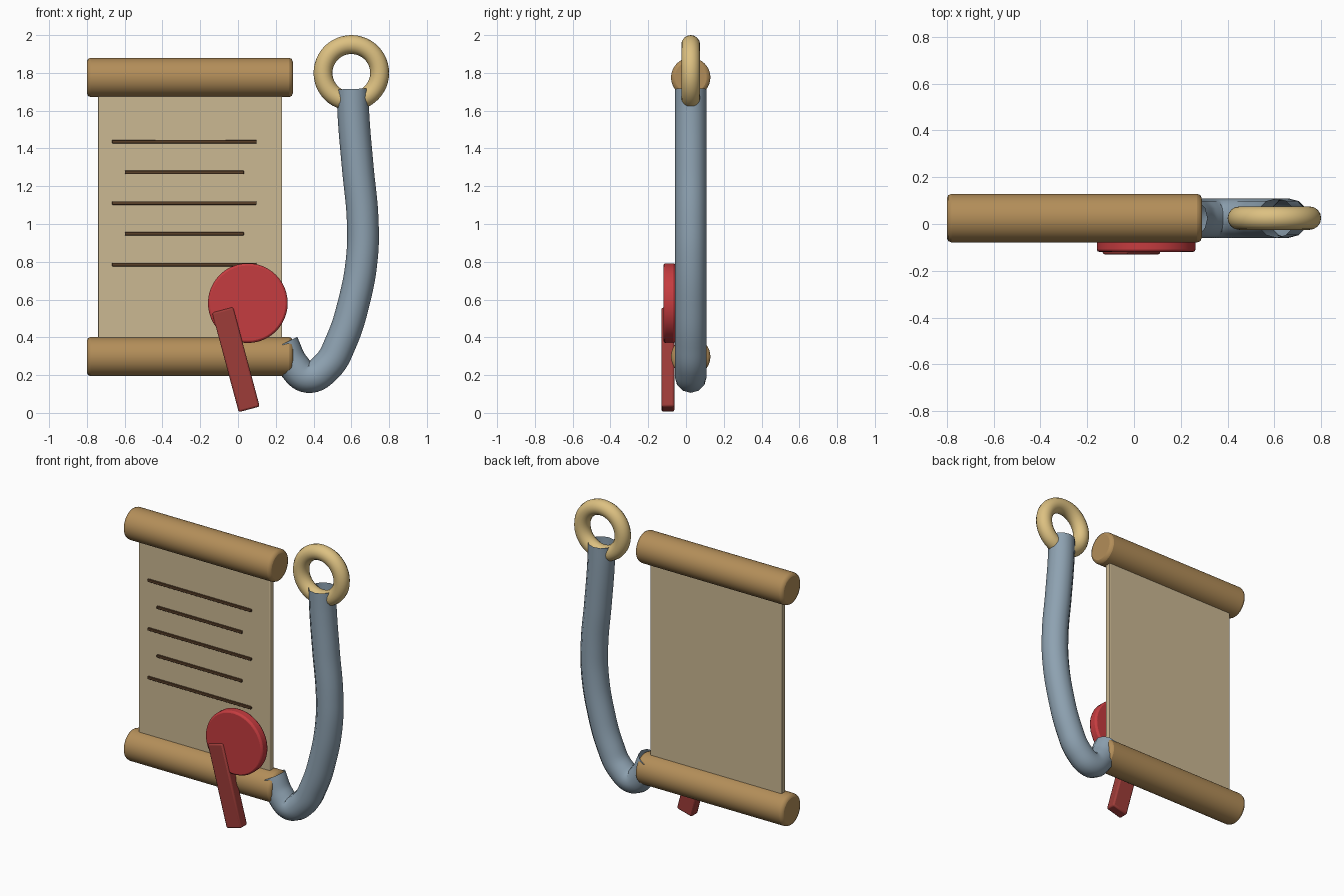
import bpy
import math

if "Cube" in bpy.data.objects:
    bpy.data.objects.remove(bpy.data.objects["Cube"])

CY = 0.025  # depth of the rollers, sheet and cord


def material(name, rgb):
    m = bpy.data.materials.new(name)
    m.diffuse_color = (*rgb, 1)
    m.use_nodes = True
    m.node_tree.nodes["Principled BSDF"].inputs["Base Color"].default_value = m.diffuse_color
    return m


WOOD = material("wood brown", (0.45, 0.27, 0.10))
PARCHMENT = material("parchment tan", (0.60, 0.48, 0.29))
INK = material("dark ink brown", (0.10, 0.05, 0.022))
WAX = material("wax red", (0.56, 0.045, 0.05))
RIBBON = material("ribbon dark red", (0.34, 0.045, 0.04))
CORD = material("cord blue grey", (0.27, 0.36, 0.44))
BRASS = material("brass yellow", (0.72, 0.53, 0.22))


def finish(name, mat, bevel=0):
    ob = bpy.context.object
    ob.name = name
    ob.data.materials.append(mat)
    if bevel:
        b = ob.modifiers.new("edge", 'BEVEL')
        b.width = bevel
        b.segments = 2
        b.limit_method = 'ANGLE'
        b.angle_limit = math.radians(40)
    bpy.ops.object.shade_smooth_by_angle(angle=math.radians(40))
    return ob


def box(name, mat, centre, size, bevel=0, tilt=0):
    bpy.ops.mesh.primitive_cube_add(size=1, location=centre, rotation=(0, tilt, 0))
    bpy.context.object.scale = size
    bpy.ops.object.transform_apply(location=False, rotation=False, scale=True)
    return finish(name, mat, bevel)


def cylinder(name, mat, centre, radius, depth, rotation, bevel):
    bpy.ops.mesh.primitive_cylinder_add(vertices=48, radius=radius, depth=depth,
                                        location=centre, rotation=rotation)
    return finish(name, mat, bevel)


# Rollers at both ends of the sheet
for name, z in (("top_roller", 1.776), ("bottom_roller", 0.298)):
    cylinder(name, WOOD, (-0.255, CY, z), 0.104, 1.09, (0, math.pi / 2, 0), 0.02)

# Parchment sheet
box("sheet", PARCHMENT, (-0.253, CY, 1.037), (0.974, 0.04, 1.47), 0.004)

# Written lines, alternately long and short
for i in range(5):
    width = 0.63 if i % 2 else 0.765
    box(f"text_line_{i + 1}", INK, (-0.284, 0.003, 1.436 - i * 0.1627),
        (width, 0.018, 0.018), 0.003)

# Wax seal and its hanging ribbon
cylinder("wax_seal", WAX, (0.052, -0.088, 0.581), 0.211, 0.064,
         (math.pi / 2, 0, 0), 0.012)
box("seal_ribbon", RIBBON, (-0.011, -0.096, 0.282), (0.115, 0.068, 0.545),
    0.01, math.radians(-15))

# Hanging cord: an open tube swept along a curve
path = [(0.607, 1.715), (0.611, 1.58), (0.634, 1.3), (0.660, 1.02),
        (0.656, 0.82), (0.612, 0.58), (0.545, 0.375), (0.47, 0.245),
        (0.37, 0.19), (0.295, 0.25), (0.238, 0.365)]
curve = bpy.data.curves.new("cord", 'CURVE')
curve.dimensions = '3D'
curve.bevel_depth = 0.084
curve.bevel_resolution = 4
curve.resolution_u = 8
spline = curve.splines.new('BEZIER')
spline.bezier_points.add(len(path) - 1)
for p, (x, z) in zip(spline.bezier_points, path):
    p.co = (x, CY, z)
    p.handle_left_type = p.handle_right_type = 'AUTO'
spline.use_smooth = True
curve.materials.append(CORD)
bpy.context.collection.objects.link(bpy.data.objects.new("cord", curve))

# Brass ring at the top of the cord
bpy.ops.mesh.primitive_torus_add(major_radius=0.15, minor_radius=0.05,
                                 major_segments=48, minor_segments=16,
                                 location=(0.6, CY, 1.8),
                                 rotation=(math.pi / 2, 0, 0))
finish("ring", BRASS)
